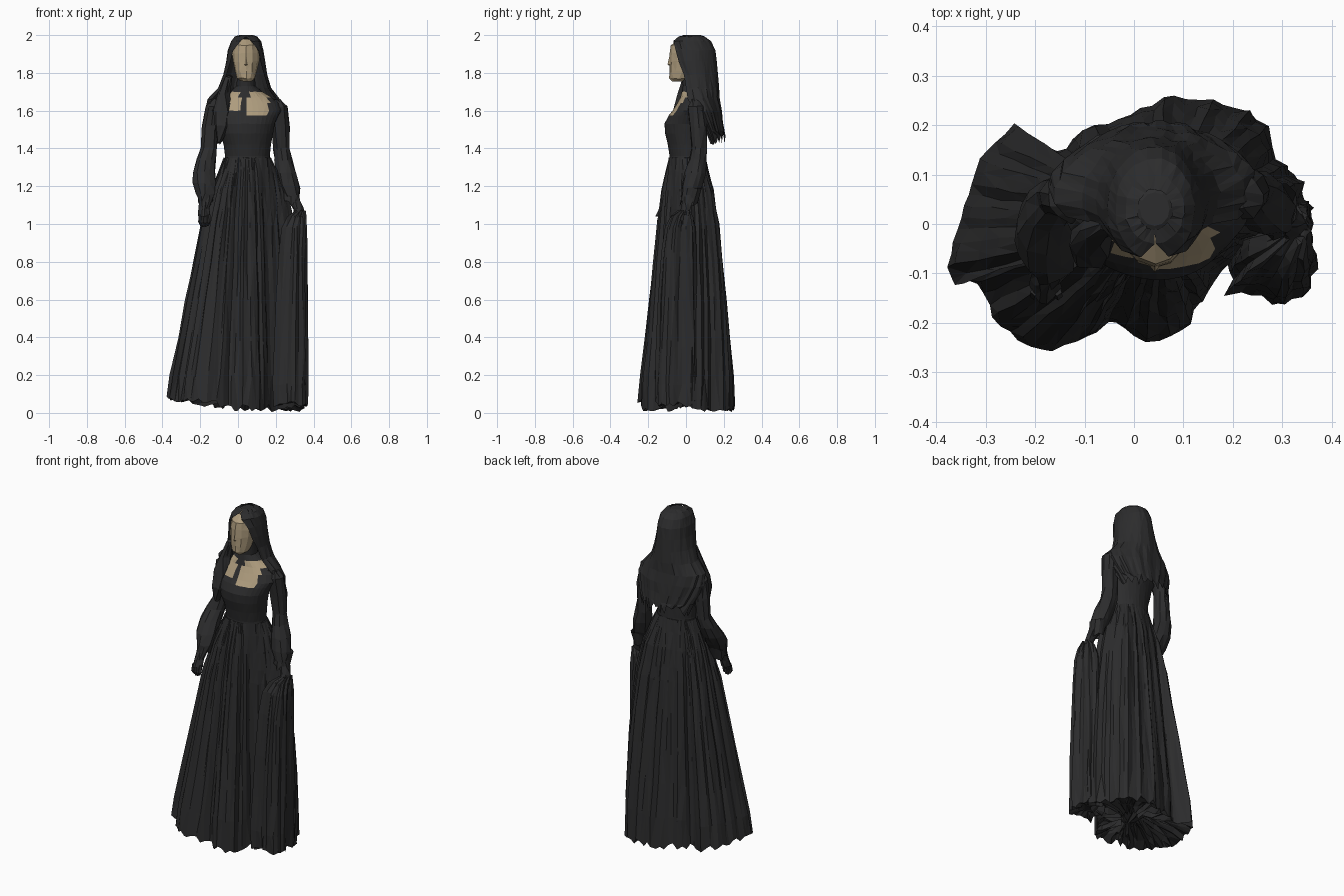
import bpy, bmesh, math, random
from mathutils import Vector

if "Cube" in bpy.data.objects:
    bpy.data.objects.remove(bpy.data.objects["Cube"])

random.seed(11)


def material(name, rgb):
    m = bpy.data.materials.new(name)
    m.diffuse_color = (*rgb, 1)
    m.use_nodes = True
    m.node_tree.nodes["Principled BSDF"].inputs["Base Color"].default_value = m.diffuse_color
    return m


BLACK = material("black_cloth", (0.025, 0.025, 0.026))
SKIN = material("pale_skin", (0.42, 0.33, 0.205))


def loft(name, rings, mats=(BLACK,), closed=True, caps=(True, True), jitter=0.0, rule=None):
    """Skin a list of equal-length point rings into one flat-shaded mesh."""
    bm = bmesh.new()
    rows = [[bm.verts.new(Vector(p) + Vector([random.uniform(-jitter, jitter) for _ in range(3)]))
             for p in r] for r in rings]
    n = len(rows[0])
    for a, b in zip(rows, rows[1:]):
        for i in range(n if closed else n - 1):
            j = (i + 1) % n
            bm.faces.new((a[i], a[j], b[j], b[i]))
    if closed:
        for row, cap in ((rows[0], caps[0]), (rows[-1], caps[1])):
            if cap:
                bm.faces.new(row)
    bmesh.ops.recalc_face_normals(bm, faces=bm.faces)
    if rule:
        for f in bm.faces:
            f.material_index = rule(f)
    bmesh.ops.triangulate(bm, faces=bm.faces)
    me = bpy.data.meshes.new(name)
    bm.to_mesh(me)
    bm.free()
    for m in mats:
        me.materials.append(m)
    ob = bpy.data.objects.new(name, me)
    bpy.context.collection.objects.link(ob)
    return ob


def ellipse(z, cx, cy, rx, ry, n):
    return [(cx + rx * math.sin(2 * math.pi * i / n), cy - ry * math.cos(2 * math.pi * i / n), z)
            for i in range(n)]


def tube(name, path, n=9, jitter=0.004, flat=1.0, mats=(BLACK,)):
    """Mostly vertical limb: path of (x, y, z, radius)."""
    return loft(name, [ellipse(z, x, y, r, r * flat, n) for x, y, z, r in path], mats, jitter=jitter)


def folds(n, amp):
    """Uneven pleat depths: random values over groups of one to three columns."""
    out = []
    sign = 1
    while len(out) < n:
        depth = sign * random.uniform(.3, 1) * amp
        out += [depth] * random.choice((1, 1, 2, 3))
        sign = -sign
    return out[:n]


def resample(points, n):
    """Evenly spaced points along a closed outline."""
    pts = [Vector(p) for p in points]
    seg = [(a, b, (b - a).length) for a, b in zip(pts, pts[1:] + pts[:1])]
    total = sum(s[2] for s in seg)
    out = []
    for i in range(n):
        d = total * i / n
        for a, b, l in seg:
            if d <= l:
                out.append(a.lerp(b, d / l))
                break
            d -= l
    return out


# skirt: waist ellipse blended down to a wavy hem outline, pulled out towards the lifted side
HEM = [(-.24, .2), (-.3, .15), (-.345, .03), (-.375, -.08), (-.37, -.125), (-.32, -.11), (-.28, -.2),
       (-.2, -.26), (-.12, -.245), (-.04, -.19), (0, -.23), (.05, -.24), (.11, -.205), (.15, -.13),
       (.21, -.06), (.28, -.03), (.355, .02), (.33, .1), (.28, .13), (.275, .2), (.2, .24),
       (.08, .26), (0, .225), (-.1, .19), (-.15, .14)]
SPREAD = [(1.35, 0), (1.28, .09), (1.18, .23), (1.08, .32), (1.0, .39), (.8, .52), (.6, .66), (.4, .79),
          (.2, .93), (0, 1)]
N = 84
hem = resample(HEM, N)
pleat = folds(N, .011)
centre = Vector((.05, .008))
rings = []
for z, s in SPREAD:
    ring = []
    for p, w in zip(hem, pleat):
        d = (p - centre).normalized()
        e = 1 / math.hypot(d.x / .125, d.y / .098)
        side = max(0, min(1, (p.x - .12) / .18))
        q = (centre + d * e).lerp(p, s + 1.15 * side * s * (1 - s))
        q += d * (w * min(1, s * 2.2) * (.3 if z == 0 else 1))
        zz = z if z else .03 + .055 * max(0, min(1, -p.x / .35)) + random.uniform(-.025, .015)
        ring.append((q.x, q.y, zz))
    rings.append(ring)
# crumpled underside just inside the hem
base = rings[-1]
for k, up in ((.82, .02), (.55, .03), (.25, .04)):
    rings.append([(.03 + (x - .03) * k, y * k, z + up + random.uniform(-.02, .025)) for x, y, z in base])
loft("skirt", rings, jitter=.003)

# bunch of skirt cloth lifted by the hand, merging into the side of the skirt
LOBE = [(.19, -.14), (.25, -.155), (.32, -.165), (.36, -.13), (.372, -.09), (.365, -.02), (.35, .05),
        (.27, .07), (.2, -.02)]
lobe = resample(LOBE, 30)
depth = folds(30, .011)
mid = Vector((.285, -.055))
rings = []
for z, sx, sy in [(1.07, .25, .25), (1.04, .5, .5), (.98, .72, .68), (.85, .82, .78), (.6, .9, .88),
                  (.35, .96, .94), (.15, 1, 1), (.03, .98, .98)]:
    top = mid + Vector(((1 - sx) * .065, (1 - sy) * .06))
    ring = []
    for p, w in zip(lobe, depth):
        o = p - mid
        q = top + Vector((o.x * sx, o.y * sy)) + o.normalized() * (w if o.x < .05 else min(w, 0))
        ring.append((q.x, q.y, z + (random.uniform(0, .035) if z < .1 else 0)))
    rings.append(ring)
rings.append([(mid.x + (x - mid.x) * .5, mid.y + (y - mid.y) * .5, z + .015) for x, y, z in rings[-1]])
loft("lifted_fold", rings, jitter=.004)


# bodice, shoulders and neck; bare skin on two upper chest patches
def chest_rule(f):
    c = f.calc_center_median()
    low = 1.575 if .06 < c.x < .15 else 1.59
    bare = low < c.z < 1.7 and c.y < .045 and -.05 < c.x < .165
    return 1 if bare and not .008 < c.x < .056 else 0


BODY = [(1.31, .05, .008, .122, .096), (1.36, .05, .008, .118, .095), (1.42, .05, .003, .125, .1),
        (1.48, .045, -.004, .14, .107), (1.53, .045, -.003, .15, .11), (1.575, .045, .008, .17, .1),
        (1.6, .045, .02, .185, .092), (1.64, .045, .034, .17, .08), (1.67, .045, .042, .135, .072),
        (1.7, .043, .044, .085, .066), (1.73, .042, .038, .05, .055), (1.8, .042, .03, .046, .05)]
loft("bodice", [ellipse(*r, 36) for r in BODY], (BLACK, SKIN), rule=chest_rule, jitter=.001)

# face with rounded chin, brow and nose
FACE = [(1.755, -.045, .026, .028), (1.77, -.036, .046, .052), (1.81, -.022, .06, .066),
        (1.86, -.014, .068, .073), (1.905, -.008, .072, .076), (1.945, -.004, .064, .074),
        (1.978, .005, .035, .045)]
loft("face", [ellipse(z, .042, y, rx, ry, 12) for z, y, rx, ry in FACE], (SKIN,), jitter=.003)
loft("nose", [[(.042 - w, -.075, z), (.042, tip, z), (.042 + w, -.075, z), (.042, -.06, z)]
              for z, w, tip in ((1.835, .014, -.084), (1.845, .018, -.098), (1.895, .008, -.086))], (SKIN,))

# veil: open arcs, the gap at the front widening downward
VEIL = [(2.0, .042, .03, .035, .04, 0), (1.992, .042, .03, .06, .07, 0), (1.968, .042, .03, .08, .103, 20),
        (1.92, .04, .034, .094, .122, 44), (1.86, .04, .038, .102, .124, 52), (1.79, .038, .048, .114, .119, 60),
        (1.72, .034, .056, .138, .117, 62), (1.66, .032, .06, .19, .117, 66), (1.6, .04, .068, .21, .12, 82),
        (1.54, .042, .078, .198, .116, 92), (1.49, .045, .09, .182, .112, 98), (1.43, .045, .1, .165, .108, 106)]
rings = []
pleat = folds(31, .04)
for k, (z, cx, cy, rx, ry, gap) in enumerate(VEIL):
    ring = []
    for i in range(31):
        a = math.radians(gap + (360 - 2 * gap) * i / 30)
        w = 1 + pleat[i] * max(0, min(1, (k - 2) / 7))
        dz = random.uniform(-.01, .06) if k == len(VEIL) - 1 else 0
        ring.append((cx + rx * w * math.sin(a), cy - ry * w * math.cos(a), z + dz))
    rings.append(ring)
loft("veil", rings, closed=False, jitter=.002)
loft("veil_crown", [ellipse(1.995, .042, .03, .038, .043, 12), ellipse(2.0, .042, .03, .03, .034, 12)])

# veil edge falling over the front of one shoulder
tube("veil_front_drape", [(-.052, .0, 1.78, .018), (-.072, -.01, 1.69, .034), (-.085, -.032, 1.6, .044),
                          (-.085, -.06, 1.52, .038), (-.1, -.06, 1.43, .012)], flat=.9, jitter=.006)

# sleeves: fitted above, puffed below the elbow, ending in a cuff and gloved hand
ARMS = {
    "left": [(-.1, .05, 1.66, .03), (-.125, .055, 1.62, .052), (-.145, .06, 1.52, .044), (-.155, .055, 1.4, .042),
             (-.172, .035, 1.34, .052), (-.18, .0, 1.28, .06), (-.178, -.04, 1.22, .062), (-.172, -.07, 1.16, .05),
             (-.172, -.095, 1.12, .03), (-.178, -.115, 1.08, .028), (-.178, -.13, 1.04, .03)],
    "right": [(.19, .05, 1.66, .03), (.212, .055, 1.62, .05), (.226, .065, 1.52, .046), (.23, .07, 1.4, .042),
              (.238, .065, 1.34, .046), (.256, .05, 1.27, .055), (.27, .03, 1.2, .055), (.284, .015, 1.15, .043),
              (.3, .01, 1.12, .03), (.318, .0, 1.08, .028), (.326, -.01, 1.05, .03)]}
for side, path in ARMS.items():
    tube(side + "_sleeve", path, n=11, jitter=.005)
    hx, hy, hz, _ = path[-1]
    for k in range(4):
        off = (k - 1.5) * .015
        tube(f"{side}_finger_{k + 1}", [(hx + off, hy - .005, hz + .01, .01), (hx + off * 1.1, hy - .015, hz - .03, .009),
                                        (hx + off * .8, hy - .008, hz - .06 + abs(off) * .5, .005)], n=5, jitter=.001)
    # ragged lower edge of the puff
    px, py, pz, _ = path[7]
    loft(side + "_cuff", [ellipse(pz + .04, px, py + .02, .05, .05, 12),
                          [(x, y, z + random.uniform(-.03, .01)) for x, y, z in ellipse(pz - .03, px, py, .04, .045, 12)]],
         caps=(False, False), jitter=.004)
